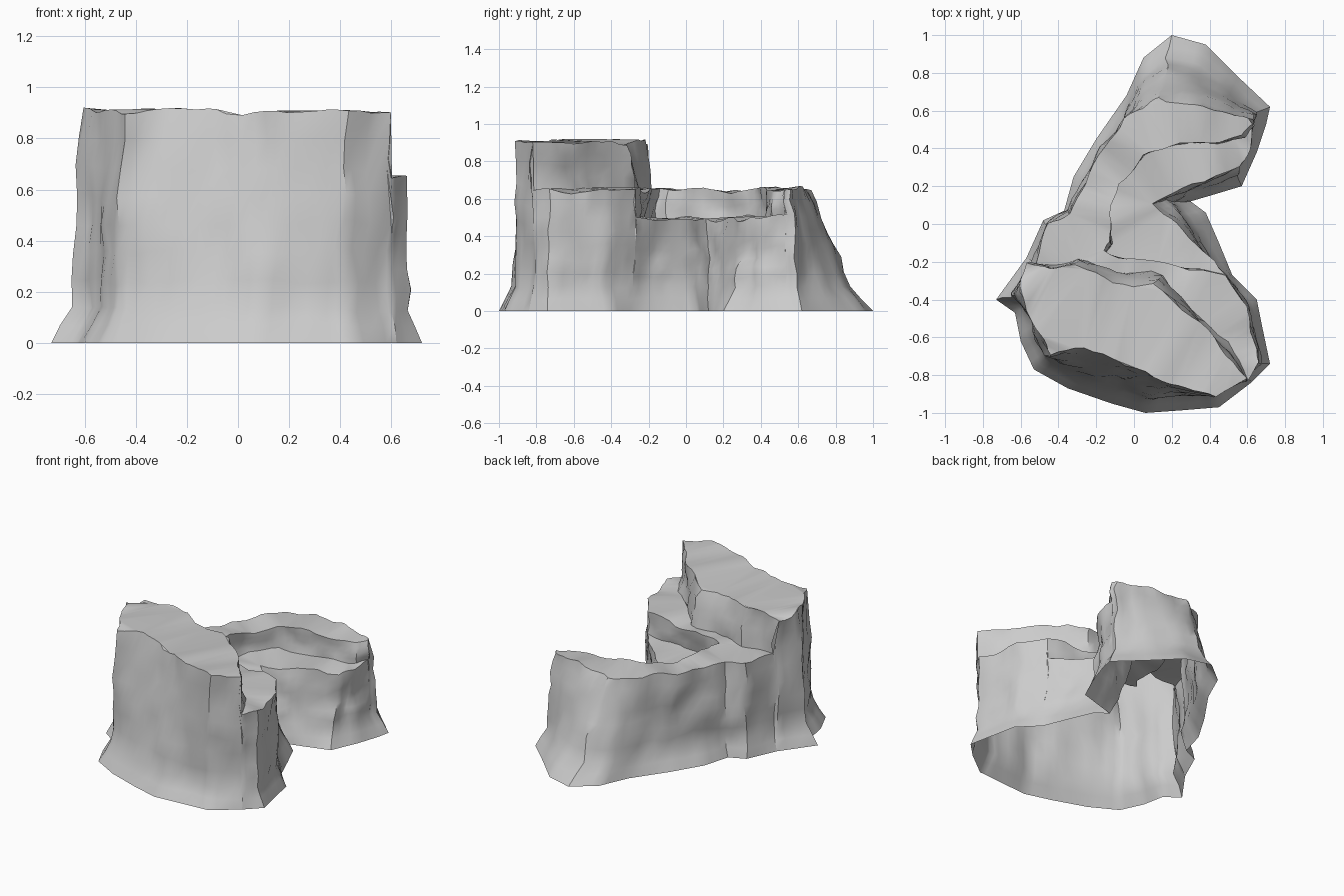
import bpy, bmesh
from mathutils import Vector, noise

if "Cube" in bpy.data.objects:
    bpy.data.objects.remove(bpy.data.objects["Cube"])

LOW, MID, HIGH = 0.495, 0.65, 0.905

# Outline runs counter-clockwise: base x, base y, top x, top y
low_edge = [(.52, -.27, .49, -.28), (.45, -.10, .36, -.15), (.38, .06, .23, -.01),
            (.30, .12, .10, .12), (.42, .155, .30, .20), (.57, .20, .54, .30),
            (.65, .38, .61, .40), (.70, .53, .63, .53)]
back_edge = [(.70, .53, .63, .53), (.72, .62, .62, .57), (.55, .78, .46, .60),
             (.38, .95, .33, .62), (.20, 1.0, .14, .66), (.05, .88, .07, .63),
             (-.04, .68, -.04, .57), (-.20, .45, -.16, .40), (-.32, .25, -.27, .22),
             (-.37, .07, -.34, .06), (-.48, .02, -.47, .00), (-.57, -.18, -.53, -.20)]
high_edge = [(-.57, -.18, -.55, -.21), (-.73, -.40, -.61, -.36), (-.63, -.47, -.58, -.45),
             (-.60, -.62, -.51, -.58), (-.53, -.77, -.45, -.69), (-.35, -.87, -.27, -.66),
             (-.12, -.95, -.08, -.74), (.06, -1.0, .12, -.81), (.27, -.985, .27, -.87),
             (.45, -.97, .42, -.91), (.62, -.84, .59, -.82)]
side_edge = [(.62, -.84, .60, -.82), (.72, -.74, .66, -.74), (.68, -.55, .63, -.57),
             (.65, -.40, .59, -.42), (.52, -.27, .49, -.28)]

# Inner step lines
crescent = [(.63, .53), (.57, .46), (.40, .43), (.20, .42), (.05, .36), (-.08, .22),
            (-.12, .05), (-.11, -.09), (-.15, -.14), (0, -.19), (.22, -.23), (.49, -.28)]
high_rim = [(-.55, -.21), (-.42, -.24), (-.30, -.22), (-.10, -.31), (.12, -.31),
            (.30, -.50), (.45, -.65), (.59, -.82)]
high_foot = [(-.53, -.20), (-.42, -.21), (-.30, -.19), (-.10, -.25), (.15, -.28),
             (.33, -.48), (.48, -.64), (.60, -.82)]


def refine(pts, n=4):
    out = []
    for a, b in zip(pts, pts[1:]):
        for k in range(n):
            out.append(tuple(p + (q - p) * k / n for p, q in zip(a, b)))
    return out + [tuple(pts[-1])]


def weather(v):
    # Position-based roughness, so neighbouring parts stay joined
    v = Vector(v)
    fade = min(1, v.z / 0.2)
    d = noise.noise_vector(v * 5) * 0.028 + noise.noise_vector(v * 12) * 0.016
    return v + Vector((d.x, d.y, d.z * 0.9)) * fade


def make(name, verts, faces, cap=False):
    me = bpy.data.meshes.new(name)
    me.from_pydata([weather(v) for v in verts], [], faces)
    bm = bmesh.new()
    bm.from_mesh(me)
    bmesh.ops.remove_doubles(bm, verts=bm.verts, dist=0.0001)
    if cap:
        bmesh.ops.triangulate(bm, faces=bm.faces[:], ngon_method='BEAUTY')
    bm.to_mesh(me)
    bm.free()
    ob = bpy.data.objects.new(name, me)
    bpy.context.collection.objects.link(ob)
    bpy.context.view_layer.objects.active = ob
    ob.select_set(True)
    bpy.ops.object.shade_smooth_by_angle(angle=0.7)
    ob.select_set(False)


def sheet(name, columns, closed=False):
    rows, n = len(columns[0]), len(columns)
    verts = [v for c in columns for v in c]
    faces = []
    for i in range(n if closed else n - 1):
        j = (i + 1) % n
        for r in range(rows - 1):
            faces.append((i * rows + r, j * rows + r, j * rows + r + 1, i * rows + r + 1))
    make(name, verts, faces)


def cap(name, pts, z):
    clean = [p for i, p in enumerate(pts) if (Vector(p) - Vector(pts[i - 1])).length > 1e-5]
    make(name, [(x, y, z) for x, y in clean], [tuple(range(len(clean)))], True)


def tops(edge):
    return [p[2:] for p in edge]


def wall_column(p, height):
    # Flared foot of about constant width, then a nearly upright face
    lean = max((Vector(p[2:]) - Vector(p[:2])).length, 1e-4)
    flare = max(min(lean, .075), .35 * lean) / lean
    levels = [(0, 0), (.065, flare * .5), (.13, flare)]
    levels += [(.13 + (height - .13) * k / 7, flare + (1 - flare) * k / 7) for k in range(1, 8)]
    return [(p[0] + (p[2] - p[0]) * t, p[1] + (p[3] - p[1]) * t, z) for z, t in levels]


low_edge, back_edge, high_edge, side_edge, crescent, high_rim, high_foot = map(
    refine, (low_edge, back_edge, high_edge, side_edge, crescent, high_rim, high_foot))

# Outer cliff face, open underneath
sections = ((low_edge, LOW), (back_edge, MID), (high_edge, HIGH), (side_edge, MID))
sheet("cliff_wall", [wall_column(p, h) for edge, h in sections for p in edge], True)


# Steps between the terraces
def step(name, foot, z0, rim, z1):
    cols = [[(a[0] + (b[0] - a[0]) * k / 4, a[1] + (b[1] - a[1]) * k / 4, z0 + (z1 - z0) * k / 4)
             for k in range(5)] for a, b in zip(foot, rim)]
    sheet(name, cols[::-1])


step("low_step", crescent, LOW, crescent, MID)
step("high_step", high_foot, MID, high_rim, HIGH)

# Terrace tops
cap("low_terrace", tops(low_edge) + crescent, LOW)
cap("middle_terrace", tops(back_edge) + high_foot + tops(side_edge) + crescent[::-1], MID)
cap("high_terrace", tops(high_edge) + high_rim[::-1], HIGH)
